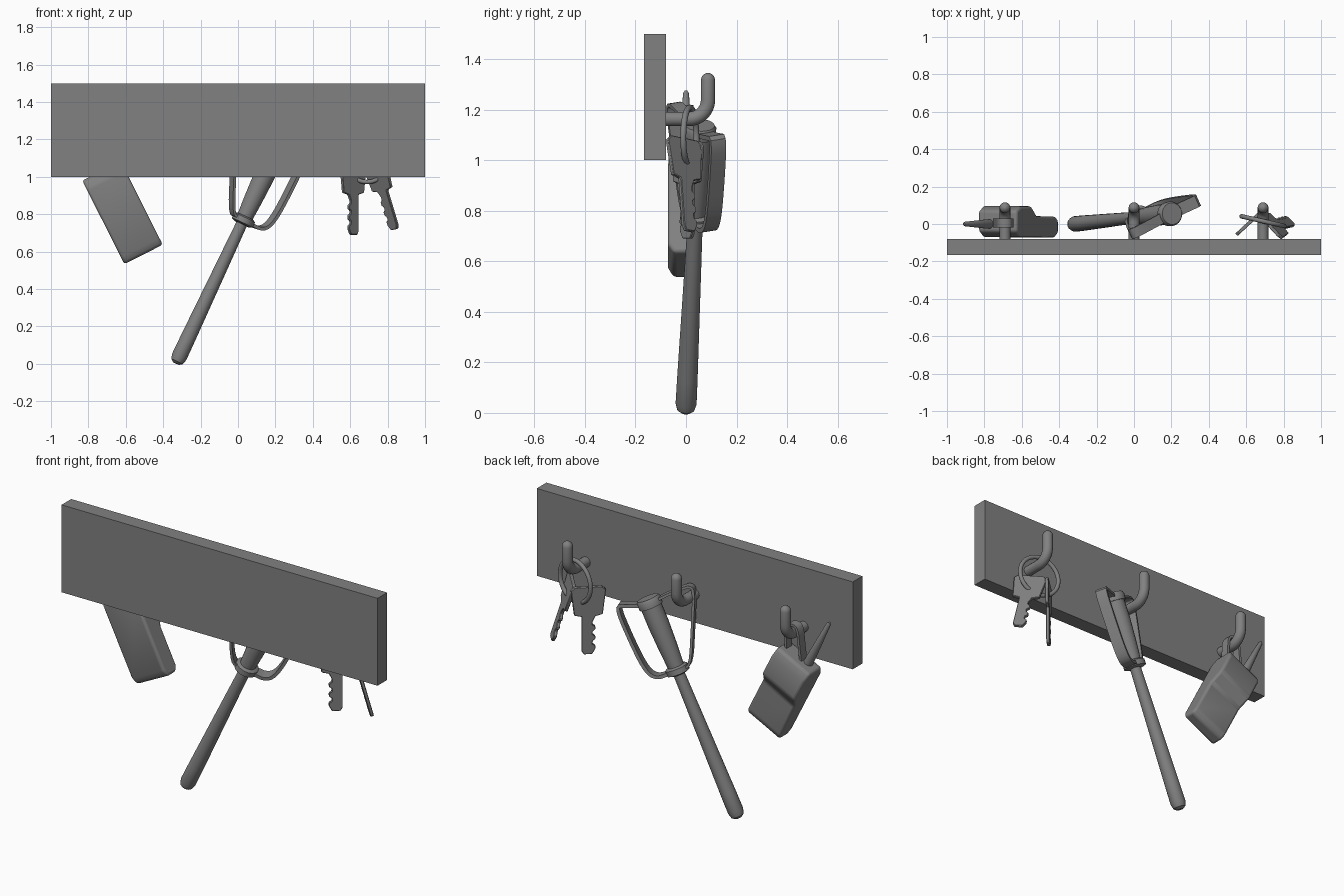
import bpy, bmesh, math
from mathutils import Vector, Matrix

if "Cube" in bpy.data.objects:
    bpy.data.objects.remove(bpy.data.objects["Cube"])

GREY = (0.22, 0.22, 0.22, 1)
grey = bpy.data.materials.new("plain_grey")
grey.use_nodes = True
grey.diffuse_color = GREY
grey.node_tree.nodes["Principled BSDF"].inputs["Base Color"].default_value = GREY


def finish(name, bm, matrix=None, bevel=0, segments=2, smooth=True):
    """Turn a bmesh into an object, with optional bevel and smooth shading."""
    bmesh.ops.recalc_face_normals(bm, faces=bm.faces)
    mesh = bpy.data.meshes.new(name)
    bm.to_mesh(mesh)
    bm.free()
    mesh.materials.append(grey)
    ob = bpy.data.objects.new(name, mesh)
    bpy.context.collection.objects.link(ob)
    ob.matrix_world = matrix or Matrix()
    if bevel:
        mod = ob.modifiers.new("bevel", "BEVEL")
        mod.width, mod.segments, mod.limit_method = bevel, segments, "ANGLE"
    if smooth:
        bpy.ops.object.select_all(action="DESELECT")
        ob.select_set(True)
        bpy.context.view_layer.objects.active = ob
        bpy.ops.object.shade_smooth_by_angle(angle=math.radians(35))
    return ob


def frame(origin, x_dir, z_dir):
    """Local frame: z along z_dir, x as near to x_dir as possible."""
    z = Vector(z_dir).normalized()
    x = Vector(x_dir)
    x = (x - z * x.dot(z)).normalized()
    m = Matrix((x, z.cross(x), z)).transposed().to_4x4()
    m.translation = origin
    return m


def lathe(name, profile, matrix, sides=20):
    """Spin (radius, height) pairs about local z."""
    bm = bmesh.new()
    rings = [[bm.verts.new((r * math.cos(a), r * math.sin(a), h))
              for a in (math.tau * i / sides for i in range(sides))] for r, h in profile]
    for low, high in zip(rings, rings[1:]):
        for i in range(sides):
            j = (i + 1) % sides
            bm.faces.new((low[i], low[j], high[j], high[i]))
    bm.faces.new(rings[0])
    bm.faces.new(rings[-1])
    return finish(name, bm, matrix)


def slab(name, outline, thickness, matrix, bevel=0, segments=2):
    """Extrude an (x, z) outline evenly to both sides along local y."""
    bm = bmesh.new()
    face = bm.faces.new([bm.verts.new((x, -thickness / 2, z)) for x, z in outline])
    new = bmesh.ops.extrude_face_region(bm, geom=[face])["geom"]
    bmesh.ops.translate(bm, vec=(0, thickness, 0),
                        verts=[v for v in new if isinstance(v, bmesh.types.BMVert)])
    return finish(name, bm, matrix, bevel, segments)


def soften(points, rounds=2):
    """Cut the corners of an open path."""
    pts = [Vector(p) for p in points]
    for _ in range(rounds):
        cut = [pts[0]]
        for a, b in zip(pts, pts[1:]):
            cut += [a.lerp(b, 0.25), a.lerp(b, 0.75)]
        pts = cut + [pts[-1]]
    return pts


def band(name, path, width, thick, matrix):
    """Flat strip that follows an (x, z) path."""
    pts = soften(path)
    left, right = [], []
    for i, p in enumerate(pts):
        t = (pts[min(i + 1, len(pts) - 1)] - pts[max(i - 1, 0)]).normalized()
        n = Vector((-t.y, t.x)) * thick / 2
        left.append(p + n)
        right.append(p - n)
    return slab(name, left + right[::-1], width, matrix)


def tube(name, points, radius, cyclic=False):
    """Round bar along a path, rounded at its free end."""
    bm = bmesh.new()
    sides = 14
    rings = []
    n = len(points)
    for i, p in enumerate(points):
        a = points[i - 1] if cyclic or i else p
        b = points[(i + 1) % n] if cyclic or i < n - 1 else p
        t = (b - a).normalized()
        u = Vector((1, 0, 0)) if abs(t.x) < 0.7 else Vector((0, 1, 0))
        if cyclic:
            u = Vector((0.22, 0.97, 0))
        u = (u - t * u.dot(t)).normalized()
        v = t.cross(u)
        k = 1
        if not cyclic:
            gap = min(1, (points[-1] - p).length / radius)
            k = max(0.25, math.sqrt(1 - (1 - gap) ** 2))
        rings.append([bm.verts.new(p + (u * math.cos(w) + v * math.sin(w)) * radius * k)
                      for w in (math.tau * s / sides for s in range(sides))])
    pairs = list(zip(rings, rings[1:])) + ([(rings[-1], rings[0])] if cyclic else [])
    for low, high in pairs:
        for s in range(sides):
            e = (s + 1) % sides
            bm.faces.new((low[s], low[e], high[e], high[s]))
    if not cyclic:
        bm.faces.new(rings[0])
        bm.faces.new(rings[-1])
    return finish(name, bm)


# Wall board
bm = bmesh.new()
bmesh.ops.create_cube(bm, size=1, matrix=Matrix.Translation((0, -0.123, 1.25))
                      @ Matrix.Diagonal((2, 0.087, 0.5, 1)))
finish("wall_board", bm, smooth=False)

# Three upturned hooks
BEND, ROD_Z, HOOK_Y, HOOK_R = 0.075, 1.163, 0.087, 0.029
for name, x in (("left_hook", 0.69), ("middle_hook", 0), ("right_hook", -0.69)):
    path = [Vector((x, -0.09, ROD_Z))]
    for i in range(9):
        a = math.pi / 2 * i / 8
        path.append(Vector((x, HOOK_Y - BEND + BEND * math.sin(a),
                            ROD_Z + BEND - BEND * math.cos(a))))
    path += [Vector((x, HOOK_Y, 1.345 - HOOK_R * g)) for g in (1, 0.6, 0.3, 0.1, 0)]
    tube(name, path, HOOK_R)

# Baton: shaft, guard collar, grip and end cap on one tilted axis
axis = Vector((0.47, 0.05, 1)).normalized()
guard = Vector((0.03, 0.037, 0.77))
stick = frame(guard, (0.9, 0.4, 0), axis)
lathe("baton_shaft", [(0.018, -0.85), (0.034, -0.838), (0.042, -0.81), (0.041, -0.7),
                      (0.03, 0.0)], stick)
lathe("baton_collar", [(0.045, -0.025), (0.062, -0.018), (0.062, 0.012), (0.05, 0.02)], stick)
lathe("baton_grip", [(0.042, 0.0), (0.05, 0.12), (0.056, 0.26), (0.056, 0.39)], stick)
lathe("baton_cap", [(0.064, 0.36), (0.066, 0.395), (0.058, 0.408)], stick)
band("hand_guard", [(0.04, -0.005), (0.12, -0.005), (0.158, 0.06), (0.17, 0.25),
                    (0.17, 0.43), (0.12, 0.41), (0.04, 0.385)], 0.065, 0.018, stick)
band("hanging_strap", [(-0.04, 0), (-0.08, 0.0), (-0.165, 0.18), (-0.235, 0.33),
                       (-0.255, 0.395), (-0.18, 0.40), (-0.04, 0.385)], 0.055, 0.014, stick)

# Hand radio: side profile extruded across its width, local x = thickness
radio_up = Vector((-0.45, 0, 0.893))
radio_foot = Vector((-0.505, 0, 0.585))
radio = frame(radio_foot, (0, 1, 0), radio_up)
slab("radio_body", [(-0.05, 0), (0.02, 0), (0.04, 0.03), (0.042, 0.25), (0.095, 0.32),
                    (0.095, 0.45), (0.07, 0.5), (-0.04, 0.5), (-0.07, 0.45),
                    (-0.072, 0.04)], 0.23, radio, 0.014, 3)
lathe("radio_antenna", [(0.026, 0), (0.024, 0.06), (0.012, 0.3), (0.006, 0.312)],
      frame((-0.768, 0, 0.995), (0, 1, 0), radio_up))
loop = Matrix.Translation((-0.69, 0.005, 0))
band("radio_loop", [(-0.055, 1.02), (-0.045, 1.1), (-0.035, 1.2), (0, 1.215),
                    (0.035, 1.2), (0.04, 1.1), (0.04, 1.03)], 0.05, 0.014, loop)

# Key ring
RING = 0.118
tube("key_ring", [Vector((0.69 + RING * 0.97 * math.cos(a), 0.015 - RING * 0.22 * math.cos(a),
                          1.09 + RING * math.sin(a)))
                  for a in (math.tau * i / 40 for i in range(40))], 0.012, True)

# Two keys: wide bow, toothed blade, origin at the middle of the bow
teeth = []
for i in range(3):
    z = -0.27 + i * 0.055
    teeth += [(-0.036, z), (-0.036, z + 0.018), (-0.022, z + 0.028), (-0.022, z + 0.044)]
key = [(-0.07, 0.085), (-0.092, 0.065), (-0.075, -0.075), (-0.036, -0.085)] + teeth[::-1] + [
    (-0.02, -0.30), (0.025, -0.30), (0.036, -0.28), (0.036, -0.085), (0.075, -0.075),
    (0.092, 0.065), (0.07, 0.085)]
slab("inner_key", key, 0.018, frame((0.615, 0.005, 0.99), (0.73, 0.68, 0), (0, 0, 1)), 0.003, 1)
slab("outer_key", key, 0.018, frame((0.75, -0.005, 1.005), (0.7, -0.7, 0), (-0.3, -0.07, 1)),
     0.003, 1)
